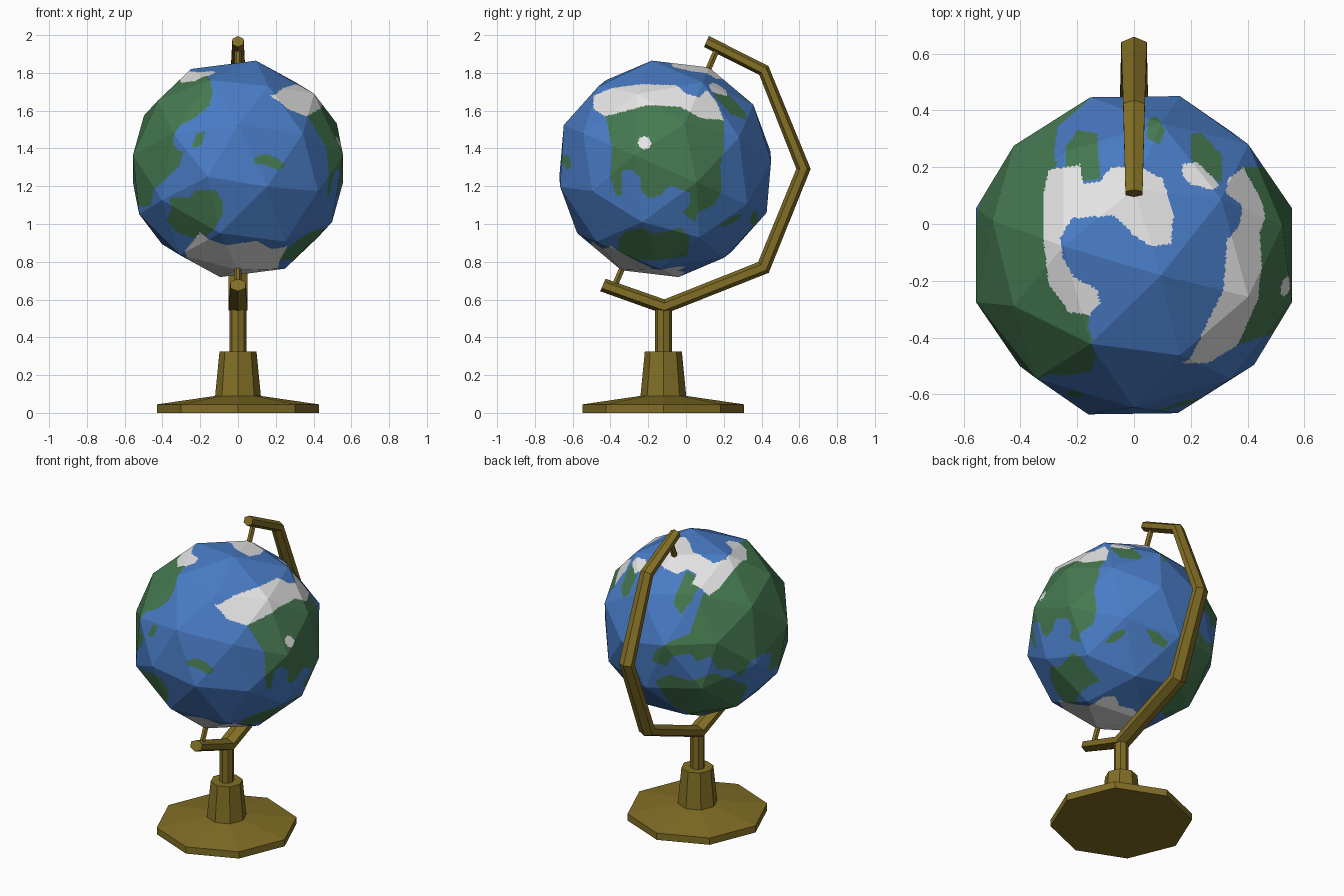
import bpy, bmesh, math
from mathutils import Vector, Matrix

if "Cube" in bpy.data.objects:
    bpy.data.objects.remove(bpy.data.objects["Cube"])

C = Vector((0, -0.11, 1.292))            # globe centre
TILT = Matrix.Rotation(math.radians(-23.4), 4, 'X')
AXIS = (TILT @ Vector((0, 0, 1))).normalized()


def mat(name, rgb):
    m = bpy.data.materials.new(name)
    m.diffuse_color = (*rgb, 1)
    m.use_nodes = True
    m.node_tree.nodes["Principled BSDF"].inputs["Base Color"].default_value = m.diffuse_color
    return m


BRASS = mat("brass", (0.225, 0.158, 0.019))
BLUE = mat("ocean blue", (0.066, 0.200, 0.560))
GREEN = mat("land green", (0.060, 0.190, 0.080))
WHITE = mat("ice white", (0.78, 0.78, 0.78))


def finish(bm, name, mats):
    bmesh.ops.recalc_face_normals(bm, faces=bm.faces)
    me = bpy.data.meshes.new(name)
    bm.to_mesh(me)
    bm.free()
    for m in mats:
        me.materials.append(m)
    ob = bpy.data.objects.new(name, me)
    bpy.context.collection.objects.link(ob)
    return ob


def skin(name, rings):
    """Join equal-sized rings of points into a closed tube."""
    bm = bmesh.new()
    rs = [[bm.verts.new(p) for p in ring] for ring in rings]
    n = len(rs[0])
    for a, b in zip(rs, rs[1:]):
        for i in range(n):
            j = (i + 1) % n
            bm.faces.new((a[i], a[j], b[j], b[i]))
    bm.faces.new(rs[0])
    bm.faces.new(rs[-1])
    return finish(bm, name, [BRASS])


def turned(name, profile, sides=8, origin=(0, -0.12, 0), frame=Matrix()):
    """Low-sided turned part from (radius, height) pairs."""
    ang = [2 * math.pi * k / sides for k in range(sides)]
    return skin(name, [[Vector(origin) + frame @ Vector((r * math.cos(a), r * math.sin(a), z))
                        for a in ang] for r, z in profile])


# Stand
turned("base", [(0.428, 0), (0.428, 0.045), (0.12, 0.09)])
turned("stem", [(0.122, 0.08), (0.098, 0.325)])
turned("post", [(0.045, 0.3), (0.045, 0.56)])

# Axis pins
turned("top_pin", [(0.018, 0.55), (0.018, 0.68)], 6, C, TILT)
turned("bottom_pin", [(0.018, -0.68), (0.018, -0.55)], 6, C, TILT)

# Curved arm: hexagonal section swept round the globe (y, z, half width, half depth)
path = [(0.108, 1.966, 0.030, 0.032), (0.412, 1.813, 0.038, 0.034),
        (0.622, 1.292, 0.045, 0.038), (0.410, 0.770, 0.050, 0.040),
        (-0.115, 0.562, 0.050, 0.039), (-0.440, 0.677, 0.040, 0.036)]
rings = []
for i, (y, z, hw, hd) in enumerate(path):
    p = Vector((0, y, z))
    out = AXIS if i == 0 else -AXIS if i == 5 else (p - C).normalized()
    rings.append([p + out * hd * math.cos(a) + Vector((hw * math.sin(a) / 0.866, 0, 0))
                  for a in (k * math.pi / 3 for k in range(6))])
skin("arm", rings)

# Map outlines, each drawn in a flat view of the globe: (right, up, toward viewer, origin)
O = Vector()
VIEWS = {
    "front": (Vector((1, 0, 0)), Vector((0, 0, 1)), Vector((0, -1, 0)), O),
    "right": (Vector((0, 1, 0)), Vector((0, 0, 1)), Vector((1, 0, 0)), O),
    "top": (Vector((1, 0, 0)), Vector((0, 1, 0)), Vector((0, 0, 1)), O),
    "bottom": (Vector((1, 0, 0)), Vector((0, 1, 0)), Vector((0, 0, -1)), O),
    "back_left": (Vector((-.819, -.574, 0)), Vector((.233, -.333, .914)),
                  Vector((-.524, .748, .407)), C),
    "back_right": (Vector((-.819, .574, 0)), Vector((.287, .41, .866)),
                   Vector((.497, .709, -.5)), C),
}
regions = []


def region(colour, view, pts):
    xs, ys = [p[0] for p in pts], [p[1] for p in pts]
    regions.append((colour, VIEWS[view], pts, (min(xs), max(xs), min(ys), max(ys))))


# Ice (checked first)
region(2, "right", [(-.49, 1.68), (-.39, 1.72), (-.24, 1.74), (-.05, 1.735), (0, 1.69),
                    (.07, 1.67), (.11, 1.71), (.16, 1.65), (.2, 1.55), (.08, 1.56),
                    (-.03, 1.62), (-.2, 1.63), (-.35, 1.59), (-.43, 1.57), (-.49, 1.61)])
region(2, "right", [(-.22 + .036 * math.cos(k * .785), 1.43 + .036 * math.sin(k * .785))
                    for k in range(8)])
region(2, "top", [(.02, .2), (.1, .16), (.14, .04), (.13, -.07), (.06, -.08), (0, -.04),
                  (-.07, .03), (-.22, .02), (-.26, -.05), (-.25, -.12), (-.21, -.19),
                  (-.13, -.23), (-.12, -.28), (-.155, -.32), (-.23, -.31), (-.3, -.21),
                  (-.32, -.05), (-.32, .1), (-.3, .19), (-.19, .21), (-.18, .14),
                  (-.12, .15), (-.08, .2)])
region(2, "top", [(.17, .21), (.22, .22), (.3, .14), (.28, .12), (.2, .14), (.17, .17)])
region(2, "bottom", [(-.28, -.35), (-.2, -.5), (.1, -.5), (.18, -.44), (.26, -.4),
                     (.22, -.26), (.2, -.05), (.15, 0), (.08, -.04), (0, -.01),
                     (-.12, -.04), (-.25, -.15)])
# Right-hand continents
region(1, "right", [(-.43, 1.6), (-.39, 1.39), (-.4, 1.25), (-.37, 1.15), (-.34, 1.15),
                    (-.34, 1.28), (-.29, 1.29), (-.24, 1.24), (-.24, 1.18), (-.2, 1.14),
                    (-.14, 1.15), (-.08, 1.21), (-.03, 1.18), (.02, 1.17), (.02, 1.1),
                    (-.02, 1.06), (.05, 1.01), (.06, 1.06), (.15, 1.1), (.19, 1.18),
                    (.18, 1.31), (.2, 1.39), (.2, 1.57), (.07, 1.64), (-.2, 1.66)])
region(1, "right", [(-.36, .92), (-.32, .96), (-.24, .98), (-.17, .95), (-.1, .96),
                    (-.03, .98), (.02, .93), (.01, .83), (-.14, .81), (-.27, .81), (-.36, .85)])
# Left-hand continents
region(1, "front", [(-.3, 1.8), (-.15, 1.77), (-.135, 1.7), (-.15, 1.63), (-.23, 1.56),
                    (-.31, 1.52), (-.345, 1.45), (-.33, 1.4), (-.29, 1.38), (-.31, 1.31),
                    (-.38, 1.24), (-.45, 1.18), (-.46, 1.1), (-.5, 1.09), (-.7, 1.15), (-.7, 1.8)])
region(1, "back_left", [(.04, .18), (0, .06), (-.04, -.06), (-.16, -.11), (-.25, -.17),
                        (-.27, -.23), (-.18, -.26), (-.15, -.2), (-.04, -.18), (0, -.23),
                        (.08, -.2), (.13, -.28), (.2, -.28), (.27, -.32), (.33, -.23),
                        (.41, -.18), (.49, -.2), (.6, -.14), (.62, .13), (.5, .38),
                        (.35, .47), (.29, .28), (.17, .19)])
region(1, "back_left", [(-.25, -.35), (-.16, -.31), (-.04, -.35), (.11, -.3), (.23, -.35),
                        (.31, -.38), (.26, -.5), (.14, -.58), (0, -.58), (-.15, -.5)])
region(1, "top", [(-.3, .15), (-.3, -.2), (-.16, -.33), (-.17, -.48), (-.4, -.45),
                  (-.52, 0), (-.42, .2)])
region(1, "front", [(-.36, 1.14), (-.25, 1.14), (-.23, 1.18), (-.12, 1.18), (-.08, 1.12),
                    (-.08, 1.05), (-.13, .97), (-.17, .93), (-.25, .93), (-.33, .96),
                    (-.38, 1.02), (-.35, 1.08)])
# Islands
region(1, "front", [(-.245, 1.4), (-.19, 1.42), (-.175, 1.49), (-.22, 1.48)])
region(1, "front", [(.08, 1.35), (.14, 1.37), (.2, 1.355), (.25, 1.31), (.22, 1.285),
                    (.15, 1.31), (.09, 1.32)])
region(1, "top", [(-.24, .14), (-.12, .16), (-.13, .32), (-.2, .33), (-.24, .27)])
region(1, "top", [(.05, .37), (.045, .3), (.09, .28), (.11, .33), (.08, .38)])
region(1, "top", [(.2, .32), (.24, .32), (.31, .24), (.31, .15), (.22, .17), (.2, .24)])
region(1, "back_right", [(-.145, -.04), (-.1, .02), (-.02, .055), (-.03, .01), (-.1, -.04)])
region(1, "back_right", [(.1, .055), (.17, .04), (.24, -.02), (.22, -.055), (.14, -.02)])


def inside(x, y, pts):
    hit = False
    x1, y1 = pts[-1]
    for x2, y2 in pts:
        if (y1 > y) != (y2 > y) and x < (x2 - x1) * (y - y1) / (y2 - y1) + x1:
            hit = not hit
        x1, y1 = x2, y2
    return hit


def colour_at(p):
    rel = p - C
    for colour, (r, u, c, origin), pts, (x0, x1, y0, y1) in regions:
        if rel.dot(c) <= 0:
            continue
        q = p - origin
        x, y = q.dot(r), q.dot(u)
        if x0 < x < x1 and y0 < y < y1 and inside(x, y, pts):
            return colour
    return 0


# Globe: 80 flat facets, finely cut so the map can be coloured by face
bm = bmesh.new()
bmesh.ops.create_icosphere(bm, subdivisions=2, radius=0.585,
                           matrix=Matrix.Translation(C) @ TILT)
for _ in range(5):
    bmesh.ops.subdivide_edges(bm, edges=bm.edges[:], cuts=1, use_grid_fill=True)
for f in bm.faces:
    f.material_index = colour_at(f.calc_center_median())
    f.smooth = False
finish(bm, "globe", [BLUE, GREEN, WHITE])
